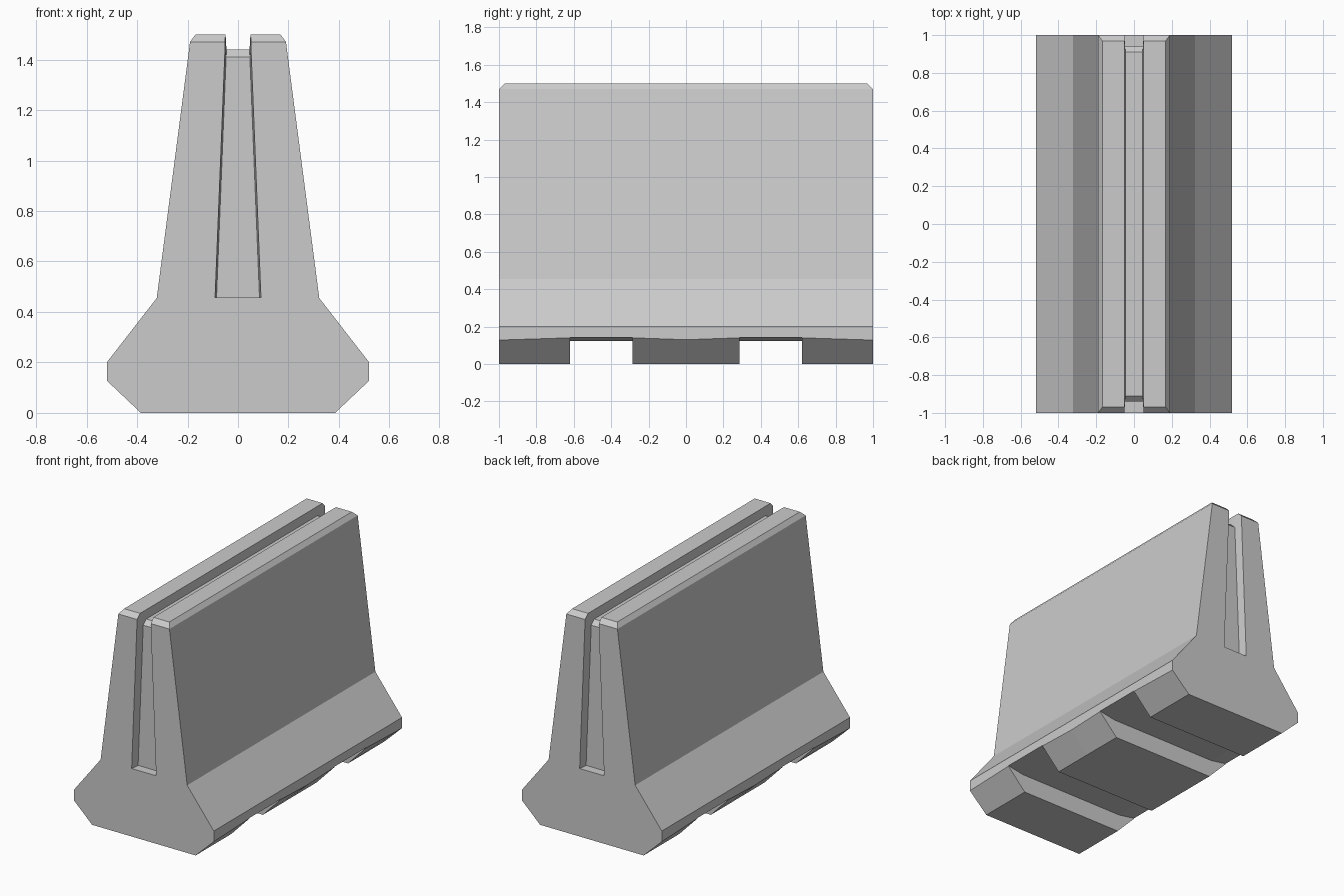
import bpy, bmesh

if "Cube" in bpy.data.objects:
    bpy.data.objects.remove(bpy.data.objects["Cube"])


def make_object(name, verts, faces):
    bm = bmesh.new()
    vs = [bm.verts.new(v) for v in verts]
    for f in faces:
        bm.faces.new([vs[i] for i in f])
    bmesh.ops.recalc_face_normals(bm, faces=bm.faces)
    mesh = bpy.data.meshes.new(name)
    bm.to_mesh(mesh)
    bm.free()
    ob = bpy.data.objects.new(name, mesh)
    bpy.context.collection.objects.link(ob)
    return ob


def loft(rings, capped=True):
    """Vertices and faces for closed rings joined end to end."""
    n = len(rings[0])
    verts = [p for r in rings for p in r]
    faces = [[a * n + i, a * n + (i + 1) % n, (a + 1) * n + (i + 1) % n, (a + 1) * n + i]
             for a in range(len(rings) - 1) for i in range(n)]
    if capped:
        faces += [list(range(n)), list(range(len(verts) - n, len(verts)))]
    return verts, faces


# Barrier body: cross-sections along y, lower flare edge rises a little at the notches
def section(y, flare_z):
    top_y = max(-0.97, min(0.97, y))
    half = [(0.385, y, 0), (0.52, y, flare_z), (0.52, y, 0.2),
            (0.322, y, 0.455), (0.19, y, 1.47), (0.168, top_y, 1.5)]
    return half + [(-x, yy, z) for x, yy, z in reversed(half)]


stations = [(-1, 0.128), (-0.62, 0.14), (-0.285, 0.14), (0, 0.13),
            (0.285, 0.14), (0.62, 0.14), (1, 0.128)]
verts, faces = loft([section(y, z) for y, z in stations], capped=False)
for base in (0, 12 * (len(stations) - 1)):
    faces.append([base + i for i in (0, 1, 2, 3, 4, 7, 8, 9, 10, 11)])  # end wall
    faces.append([base + i for i in (4, 5, 6, 7)])                      # end chamfer
body = make_object("concrete_barrier", verts, faces)

# Groove cutter: runs up one end, over the top and down the other, tapering with height
floor = [(-0.94, 0.457), (-0.94, 1.41), (-0.91, 1.44),
         (0.91, 1.44), (0.94, 1.41), (0.94, 0.457)]
mouth = [(-1.06, 0.457), (-1.06, 1.5), (-1.0, 1.56),
         (1.0, 1.56), (1.06, 1.5), (1.06, 0.457)]


def groove_width(z, flare):
    return 0.085 - 0.040 * (z - 0.457) + flare


rings = [[(-groove_width(fz, 0), fy, fz), (groove_width(fz, 0), fy, fz),
          (groove_width(mz, 0.012), my, mz), (-groove_width(mz, 0.012), my, mz)]
         for (fy, fz), (my, mz) in zip(floor, mouth)]
cutters = [make_object("groove_cutter", *loft(rings))]

# Two lifting notches across the underside
roof = [(-0.6, -0.1), (0.6, -0.1), (0.6, 0.157), (0.4, 0.122), (-0.4, 0.122), (-0.6, 0.157)]
for s in (-1, 1):
    ends = [[(x, y, z) for x, z in roof] for y in (s * 0.285, s * 0.62)]
    cutters.append(make_object("notch_cutter", *loft(ends)))

# Cut the grooves and notches
for c in cutters:
    c.hide_render = True
    c.display_type = 'WIRE'
    m = body.modifiers.new(c.name, 'BOOLEAN')
    m.operation = 'DIFFERENCE'
    m.solver = 'EXACT'
    m.object = c
